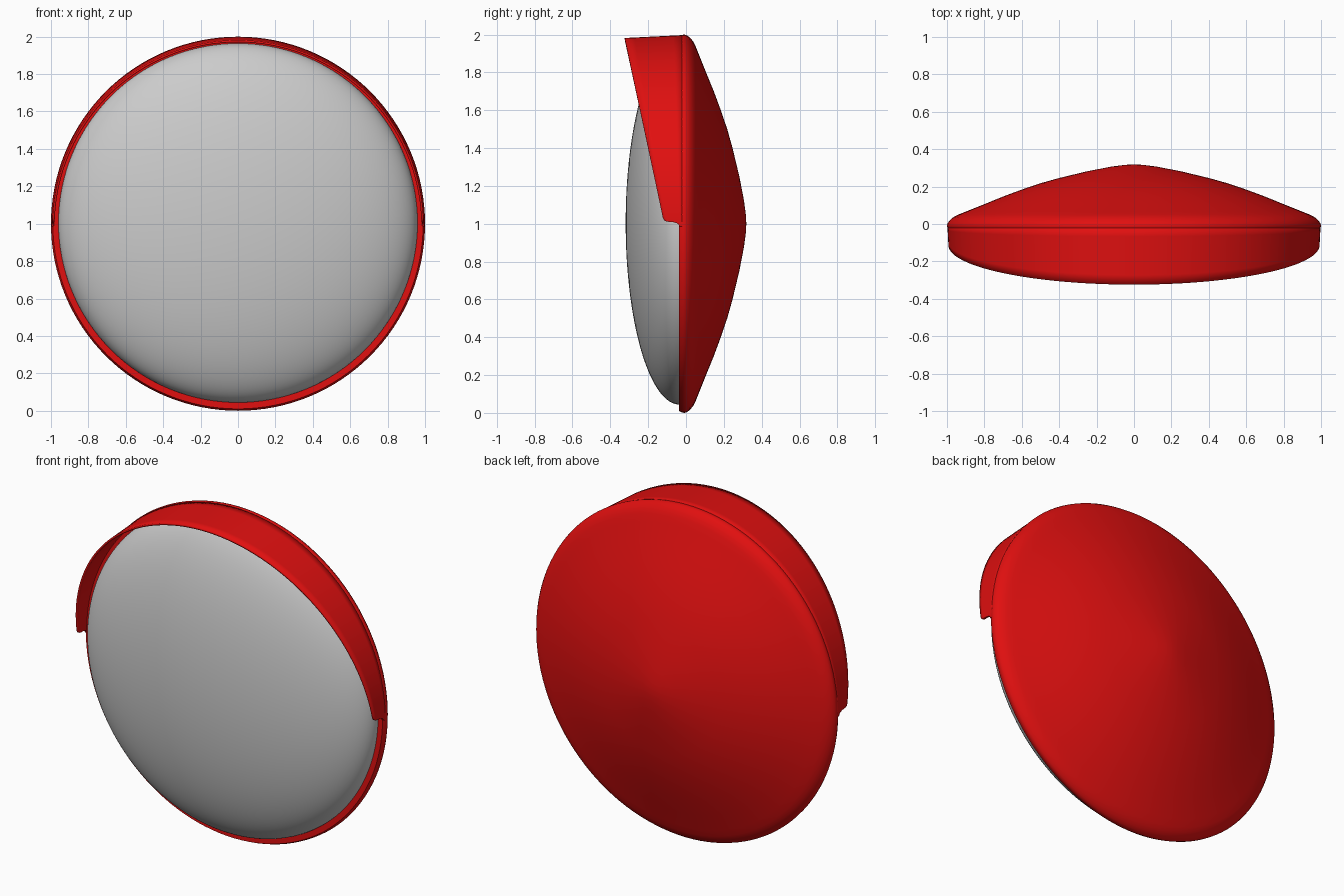
import bpy, bmesh, math

cube = bpy.data.objects.get("Cube")
if cube:
    bpy.data.objects.remove(cube, do_unlink=True)

SEGMENTS = 128


def material(name, color):
    mat = bpy.data.materials.new(name)
    mat.use_nodes = True
    mat.diffuse_color = color
    bsdf = next(n for n in mat.node_tree.nodes if n.type == 'BSDF_PRINCIPLED')
    bsdf.inputs["Base Color"].default_value = color
    return mat


red = material("signal red", (0.75, 0.005, 0.005, 1))
silver = material("mirror grey", (0.6, 0.6, 0.6, 1))


def finish(name, bm, mat, z=0.0):
    bmesh.ops.recalc_face_normals(bm, faces=bm.faces)
    mesh = bpy.data.meshes.new(name)
    bm.to_mesh(mesh)
    bm.free()
    mesh.materials.append(mat)
    obj = bpy.data.objects.new(name, mesh)
    obj.location.z = z
    bpy.context.collection.objects.link(obj)
    bpy.ops.object.select_all(action='DESELECT')
    bpy.context.view_layer.objects.active = obj
    obj.select_set(True)
    bpy.ops.object.shade_smooth_by_angle(angle=math.radians(40))
    return obj


def revolve(name, profile, mat, z):
    """Spin a (radius, y) profile around the y axis."""
    bm = bmesh.new()
    verts = [bm.verts.new((r, y, 0)) for r, y in profile]
    edges = [bm.edges.new(pair) for pair in zip(verts, verts[1:])]
    bmesh.ops.spin(bm, geom=verts + edges, cent=(0, 0, 0), axis=(0, 1, 0),
                   angle=math.tau, steps=SEGMENTS)
    bmesh.ops.remove_doubles(bm, verts=bm.verts, dist=0.0001)
    return finish(name, bm, mat, z)


# Backing shell: shallow cone with rounded rim and flat front lip
shell = [(0, .319), (.05, .316), (.12, .307), (.25, .282), (.4, .246), (.5, .218),
         (.6, .184), (.7, .147), (.8, .106), (.9, .066), (.94, .05), (.965, .037),
         (.985, .02), (.996, .004), (1, -.008), (.998, -.02), (.99, -.036), (.94, -.036)]
revolve("back_shell", shell, red, 1)

# Convex mirror face: flattened half ellipsoid
dome = [(.96 * math.sin(a), -.035 - .284 * math.cos(a))
        for a in (math.pi / 2 * i / 32 for i in range(33))]
revolve("mirror_face", dome, silver, 1.004)


# Visor: upper hood whose slanted front edge deepens toward the top
def front_edge(h):
    corner = [(-.015, -.036), (-.004, -.039), (.004, -.05), (.009, -.07),
              (.011, -.1), (.017, -.115), (.03, -.122)]
    if h >= corner[-1][0]:
        return -.122 - .198 * (h - .03) / .95
    for (h0, y0), (h1, y1) in zip(corner, corner[1:]):
        if h <= h1:
            return y0 + (y1 - y0) * (h - h0) / (h1 - h0)


bm = bmesh.new()
half = [-.015, -.009, -.004, 0, .004, .009, .011, .014, .017, .023, .03]
half += [.03 + (math.pi / 2 - .03) * i / 40 for i in range(1, 41)]
angles = half + [math.pi - a for a in reversed(half[:-1])]
ROWS = 6
grid = []
for a in angles:
    edge = front_edge(math.sin(a))
    column = []
    for k in range(ROWS + 1):
        y = -.015 + (edge + .015) * k / ROWS
        r = .998 + .05 * y
        column.append(bm.verts.new((r * math.cos(a), y, r * math.sin(a))))
    grid.append(column)
for c0, c1 in zip(grid, grid[1:]):
    for k in range(ROWS):
        bm.faces.new((c0[k], c0[k + 1], c1[k + 1], c1[k]))
visor = finish("visor", bm, red, 1)

# Thicken the hood toward the inside
normal = visor.data.polygons[len(visor.data.polygons) // 2].normal
thick = visor.modifiers.new("wall", 'SOLIDIFY')
thick.thickness = 0.012
thick.offset = -1 if normal.z > 0 else 1
